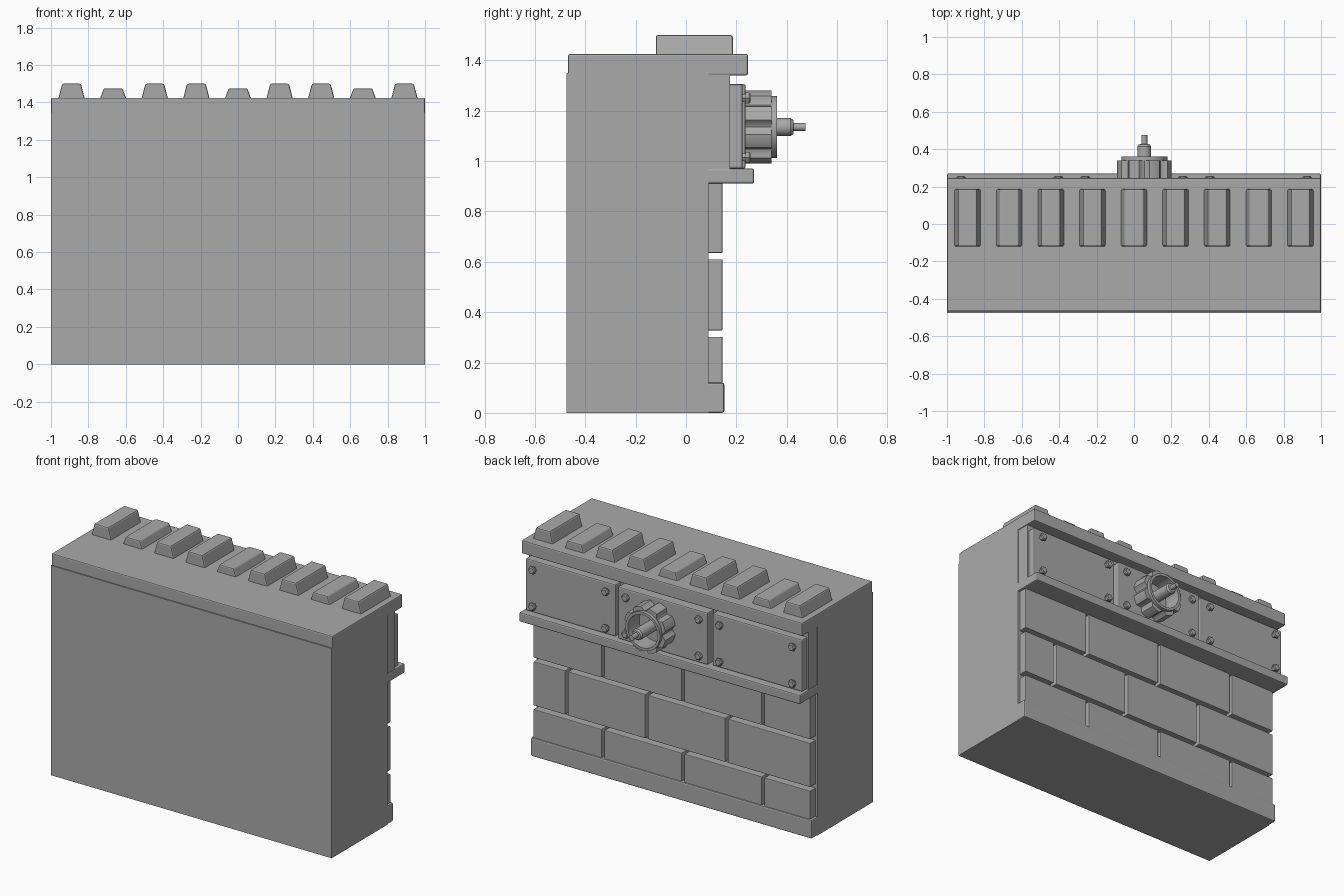
import bpy, bmesh, math
from mathutils import Matrix, Vector

cube = bpy.data.objects.get("Cube")
if cube:
    bpy.data.objects.remove(cube, do_unlink=True)

stone = bpy.data.materials.new("plain_grey")
stone.use_nodes = True
GREY = (0.4, 0.4, 0.4, 1)
stone.diffuse_color = GREY
stone.node_tree.nodes["Principled BSDF"].inputs["Base Color"].default_value = GREY


def finish(name, bm, smooth=False):
    bmesh.ops.recalc_face_normals(bm, faces=bm.faces)
    mesh = bpy.data.meshes.new(name)
    bm.to_mesh(mesh)
    bm.free()
    mesh.materials.append(stone)
    obj = bpy.data.objects.new(name, mesh)
    bpy.context.collection.objects.link(obj)
    if smooth:
        bpy.ops.object.select_all(action='DESELECT')
        obj.select_set(True)
        bpy.context.view_layer.objects.active = obj
        bpy.ops.object.shade_smooth_by_angle(angle=math.radians(35))
    return obj


def block(name, xs, ys, zs, bevel=0.0, taper=0.0):
    """Box between limits; taper pulls in the top along x."""
    bm = bmesh.new()
    bmesh.ops.create_cube(bm, size=1)
    for v in bm.verts:
        t = [(lim[0], lim[1])[c > 0] for lim, c in zip((xs, ys, zs), v.co)]
        if v.co.z > 0:
            t[0] -= math.copysign(taper, v.co.x)
        v.co = Vector(t)
    obj = finish(name, bm)
    if bevel:
        mod = obj.modifiers.new("soft_edges", 'BEVEL')
        mod.width = bevel
        mod.segments = 2
    return obj


def lathe(name, x, z, profile, steps, radius_scale=None):
    """Spin (radius, y) pairs about a y axis through x, z."""
    bm = bmesh.new()
    rings = []
    for r, y in profile:
        ring = []
        for i in range(steps):
            a = math.tau * i / steps
            k = r * (radius_scale(a) if radius_scale else 1)
            ring.append(bm.verts.new((x + k * math.cos(a), y, z + k * math.sin(a))))
        rings.append(ring)
    for a, b in zip(rings, rings[1:]):
        for i in range(steps):
            j = (i + 1) % steps
            bm.faces.new((a[i], a[j], b[j], b[i]))
    bm.faces.new(rings[0])
    bm.faces.new(rings[-1])
    return finish(name, bm, smooth=steps > 8)


# Main wall, upper frieze, cap, ledge and foot
block("wall_body", (-1, 1), (-0.475, 0.09), (0, 1.35))
block("upper_wall", (-0.995, 0.995), (0.08, 0.175), (0.92, 1.35))
block("cap_slab", (-1, 1), (-0.468, 0.246), (1.34, 1.425), 0.007)
block("ledge", (-1, 1), (0.08, 0.27), (0.91, 0.97), 0.008)
block("foot_trim", (-1, 1), (0.08, 0.152), (0, 0.12), 0.008)

# Tapered teeth on the cap, every third one lower
for i in range(9):
    x = (i - 4) * 0.2225
    top = 1.475 if i % 3 == 1 else 1.5
    block(f"cap_tooth_{i + 1}", (x - 0.072, x + 0.072), (-0.12, 0.186),
          (1.415, top), 0.008, 0.022)

# Running brick courses on the back
END, GAP = 0.985, 0.01
courses = [((0.11, 0.302), 0.49), ((0.327, 0.61), 0.75), ((0.635, 0.915), 0.49)]
for row, (zs, first) in enumerate(courses):
    joints = [END + GAP] + [first - 0.57 * k for k in range(3)] + [-END - GAP]
    for n, (hi, lo) in enumerate(zip(joints, joints[1:])):
        block(f"brick_{row + 1}_{n + 1}", (lo + GAP, hi - GAP), (0.08, 0.145), zs, 0.004)

# Three bolted panels, the middle one slightly proud
for name, x, front in (("right", -0.665, 0.225), ("middle", 0, 0.237), ("left", 0.665, 0.225)):
    block(f"{name}_panel", (x - 0.32, x + 0.32), (0.165, front), (0.97, 1.305), 0.008)
    for sx in (-1, 1):
        for z in (1.015, 1.25):
            lathe(f"{name}_panel_bolt", x + sx * 0.26, z,
                  [(0.018, 0.215), (0.018, 0.236), (0.025, 0.237), (0.025, 0.25), (0.019, 0.256)], 6)

# Fluted hand wheel with open centre, rim and stepped spindle
WX, WZ = 0.055, 1.135


def flutes(a):
    return 1 - 0.16 * max(0, math.cos(8 * a))


lathe("wheel_back", WX, WZ, [(0.12, 0.23), (0.12, 0.245)], 48)
bm = bmesh.new()
steps = 96
layers = []
for r, y, wavy in ((0.106, 0.235, 0), (0.148, 0.235, 1), (0.148, 0.34, 1),
                   (0.123, 0.34, 0), (0.123, 0.362, 0), (0.106, 0.362, 0)):
    layer = []
    for i in range(steps):
        a = math.tau * i / steps
        k = r * flutes(a) if wavy else r
        layer.append(bm.verts.new((WX + k * math.cos(a), y, WZ + k * math.sin(a))))
    layers.append(layer)
for a, b in zip(layers, layers[1:] + layers[:1]):
    for i in range(steps):
        j = (i + 1) % steps
        bm.faces.new((a[i], a[j], b[j], b[i]))
finish("wheel_rim", bm, smooth=True)
lathe("wheel_spindle", WX, WZ,
      [(0.036, 0.24), (0.036, 0.415), (0.028, 0.426), (0.016, 0.427), (0.016, 0.475)], 24)
